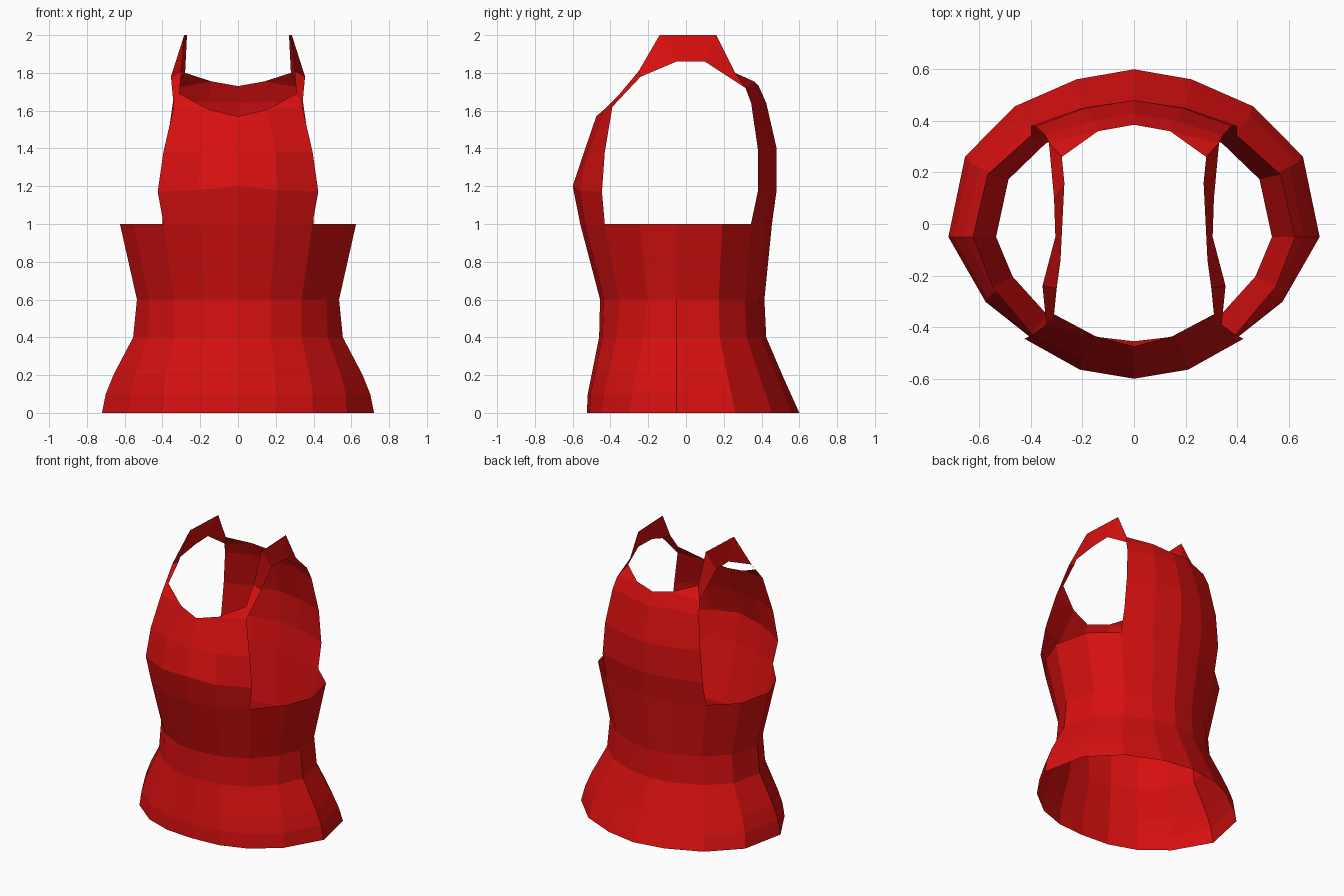
import bpy, bmesh

cube = bpy.data.objects.get("Cube")
if cube:
    bpy.data.objects.remove(cube, do_unlink=True)

red = bpy.data.materials.new("red cloth")
red.use_nodes = True
colour = (0.68, 0.005, 0.005, 1)
red.diffuse_color = colour
red.node_tree.nodes["Principled BSDF"].inputs["Base Color"].default_value = colour

bm = bmesh.new()


def row(points):
    return [bm.verts.new(p) for p in points]


def bridge(a, b):
    for i in range(len(a) - 1):
        bm.faces.new((a[i], a[i + 1], b[i + 1], b[i]))


# Half ring of the body, from back centre round the side to front centre
SIDE_Y = -0.05
BACK = [(0, 1), (.31, .94), (.64, .78), (.91, .48), (1, 0)]
HEM_FRONT = [(.80, .53), (.55, .83), (.285, .97), (0, 1)]
WAIST_FRONT = [(.88, .38), (.63, .745), (.32, .95), (0, 1)]


def half_ring(z, width, back, front):
    t = min(z / .6, 1)
    pts = [(fx * width, SIDE_Y + fy * (back - SIDE_Y), z) for fx, fy in BACK]
    for (ax, ay), (bx, by) in zip(HEM_FRONT, WAIST_FRONT):
        fx, fy = ax + (bx - ax) * t, ay + (by - ay) * t
        pts.append((fx * width, SIDE_Y + fy * (front - SIDE_Y), z))
    return row(pts)


# Body from hem to underarm: height, half width, back, front
rings = [half_ring(*r) for r in (
    (0, .72, .60, -.525), (.1, .70, .555, -.52), (.2, .66, .51, -.50),
    (.4, .555, .425, -.46), (.6, .535, .415, -.455), (1, .625, .455, -.56))]
for a, b in zip(rings, rings[1:]):
    bridge(a, b)


# Chest and back panels rise from the ring, listed centre to armhole
def panel(start, rows):
    last = start
    for pts in rows:
        new = row(pts)
        bridge(last, new)
        last = new
    return last


front = panel(rings[-1][:-4:-1], (
    [(0, -.60, 1.2), (.21, -.565, 1.18), (.425, -.445, 1.17)],
    [(0, -.54, 1.38), (.20, -.52, 1.38), (.395, -.43, 1.38)],
    [(0, -.475, 1.57), (.15, -.435, 1.605), (.34, -.39, 1.62)]))
back = panel(rings[-1][:3], (
    [(0, .48, 1.18), (.20, .45, 1.18), (.40, .38, 1.17)],
    [(0, .48, 1.40), (.19, .45, 1.40), (.38, .38, 1.40)],
    [(0, .425, 1.64), (.16, .40, 1.65), (.345, .345, 1.64)],
    [(0, .385, 1.73), (.14, .36, 1.755), (.33, .315, 1.72)]))

# Shoulder strap: armhole edge and neck edge, front to back
arm_edge = [front[-1]] + row([(.355, -.24, 1.78), (.305, -.05, 1.86),
                              (.31, .10, 1.86)]) + [back[-1]]
neck_edge = row([(.31, -.35, 1.69), (.30, -.25, 1.81), (.285, -.14, 2),
                 (.27, .16, 2), (.28, .26, 1.80)])
bridge(arm_edge, neck_edge)
bm.faces.new((front[1], front[2], neck_edge[0]))
bm.faces.new((back[1], back[2], neck_edge[-1]))

bmesh.ops.recalc_face_normals(bm, faces=bm.faces)
mesh = bpy.data.meshes.new("tank_top")
bm.to_mesh(mesh)
bm.free()
mesh.materials.append(red)
top = bpy.data.objects.new("tank_top", mesh)
bpy.context.collection.objects.link(top)

# The other half
mirror = top.modifiers.new("mirror", "MIRROR")
mirror.use_axis[0] = True
mirror.use_clip = True
